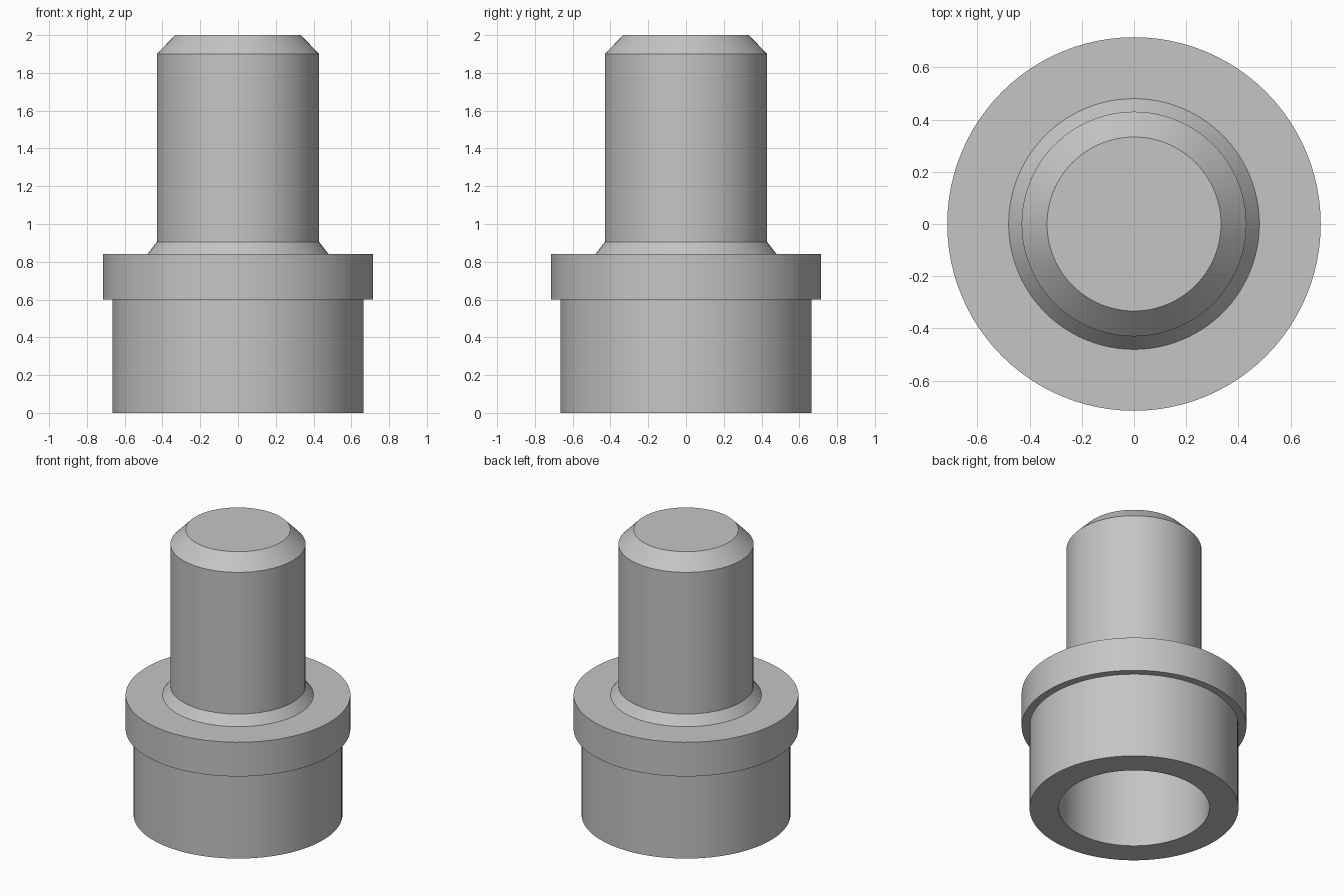
import bpy, bmesh, math

cube = bpy.data.objects.get("Cube")
if cube:
    bpy.data.objects.remove(cube, do_unlink=True)

SEGMENTS = 96

# Plain grey metal
grey = bpy.data.materials.new("grey_metal")
grey.use_nodes = True
colour = (0.56, 0.56, 0.56, 1)
grey.diffuse_color = colour
grey.node_tree.nodes["Principled BSDF"].inputs["Base Color"].default_value = colour


def lathe(name, profile):
    """Spin an (r, z) profile about z; flat caps fill the ends left on the axis."""
    bm = bmesh.new()
    rings = []
    for r, z in profile:
        rings.append([bm.verts.new((r * math.cos(a), r * math.sin(a), z))
                      for a in (2 * math.pi * i / SEGMENTS for i in range(SEGMENTS))])
    for low, high in zip(rings, rings[1:]):
        for i in range(SEGMENTS):
            j = (i + 1) % SEGMENTS
            bm.faces.new((low[i], low[j], high[j], high[i]))
    bm.faces.new(rings[0])
    bm.faces.new(rings[-1])
    bmesh.ops.recalc_face_normals(bm, faces=bm.faces)
    mesh = bpy.data.meshes.new(name)
    bm.to_mesh(mesh)
    bm.free()
    mesh.materials.append(grey)
    obj = bpy.data.objects.new(name, mesh)
    bpy.context.collection.objects.link(obj)
    bpy.ops.object.select_all(action="DESELECT")
    obj.select_set(True)
    bpy.context.view_layer.objects.active = obj
    bpy.ops.object.shade_smooth_by_angle(angle=math.radians(25))
    return obj


# One turned part: blind bore, sleeve, flange, tapered collar, chamfered shaft
lathe("flanged_pin", [
    (0.48, 0.60),                  # bore ceiling
    (0.48, 0.0), (0.665, 0.0),     # open rim
    (0.665, 0.60), (0.715, 0.60),  # sleeve to flange
    (0.715, 0.84), (0.48, 0.84),   # flange top
    (0.43, 0.905), (0.43, 1.90),   # collar and shaft
    (0.333, 2.0),                  # chamfered tip
])
